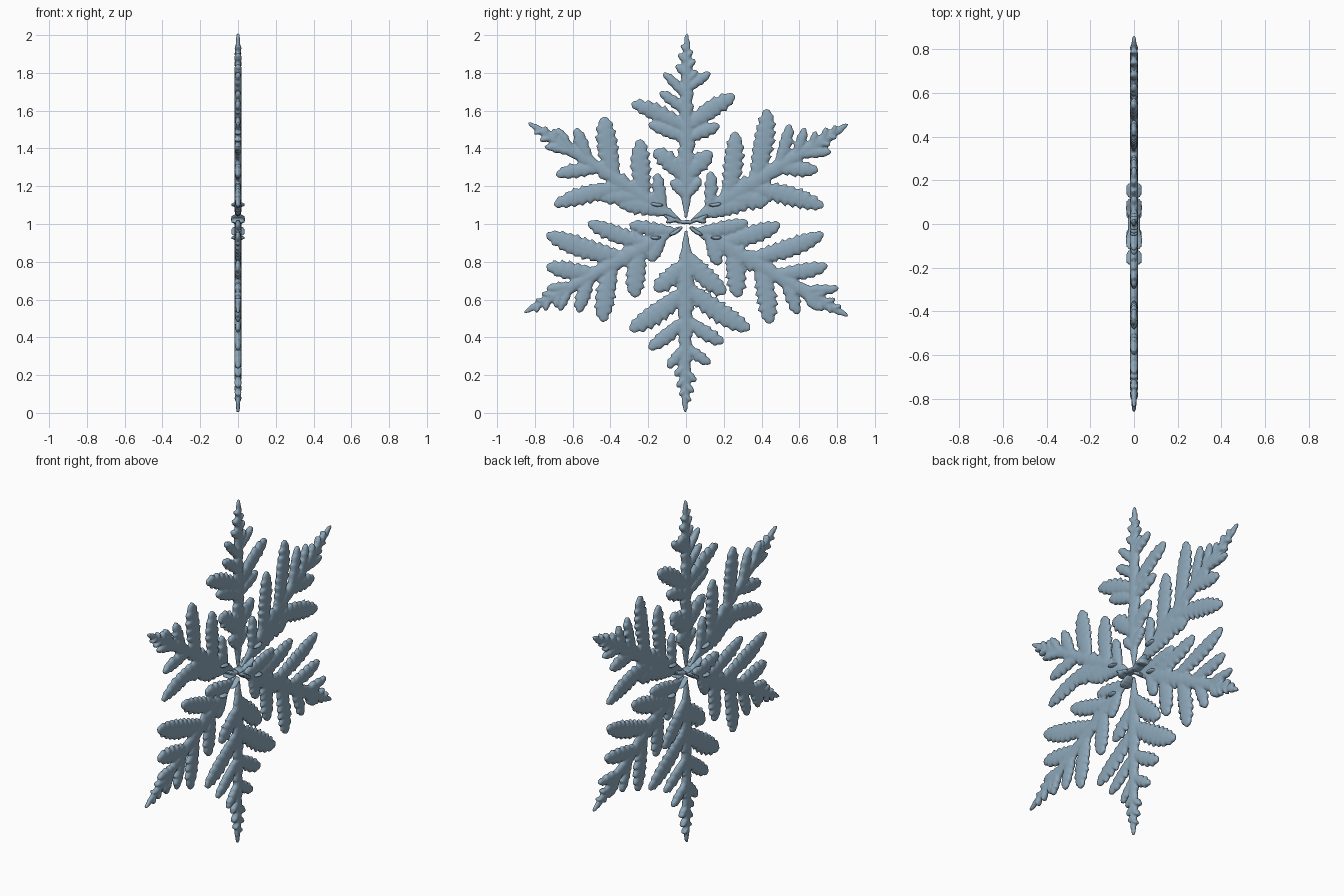
import bpy, bmesh, math, random
from mathutils import Vector

random.seed(4)
ice = bpy.data.materials.new("ice_blue")
ice.diffuse_color = (0.27, 0.39, 0.49, 1)
RING = 12


def leaf(bm, a, b, width, thick=0.019, bend=0.0, base=0.6, teeth=7, peak=0.55):
    """Pillow-shaped frond from a to b (y, z) with uneven saw-toothed edges."""
    a, b = Vector(a), Vector(b)
    d = b - a
    mid = (a + b) / 2 + Vector((-d.y, d.x)) * bend
    n = teeth * 4
    bite = [[random.uniform(0.16, 0.5) for _ in range(teeth + 2)] for _ in range(2)]
    rings = []
    for i in range(n + 1):
        t = i / n
        p = a * (1 - t) ** 2 + mid * 2 * t * (1 - t) + b * t * t
        tan = ((mid - a) * (1 - t) + (b - mid) * t).normalized()
        s = Vector((-tan.y, tan.x))
        # envelope swells to its peak and then rounds off to the tip
        if t < peak:
            env = base + (1 - base) * math.sin(t / peak * math.pi / 2)
        else:
            env = math.sqrt(max(0.0, 1 - ((t - peak) / (1 - peak)) ** 2)) * 0.97 + 0.03
        ring = []
        for k in range(RING):
            ang = 2 * math.pi * k / RING
            c, sn = math.cos(ang), math.sin(ang)
            sd = 1 if c < 0 else 0
            saw = (i + 2 * sd) % 4 / 3
            w = width * env * (1 + bite[sd][(i + 2 * sd) // 4] * (saw - 0.55))
            h = thick * min(1, 0.3 + 0.75 * env)
            q = p + s * (w * c) + tan * (width * 0.3 * saw * abs(c) * (1 - t))
            ring.append(bm.verts.new((h * math.copysign(abs(sn) ** 0.8, sn), q.x, q.y)))
        rings.append(ring)
    for r0, r1 in zip(rings, rings[1:]):
        for k in range(RING):
            j = (k + 1) % RING
            bm.faces.new((r0[k], r0[j], r1[j], r1[k]))
    bm.faces.new(rings[0][::-1])
    bm.faces.new(rings[-1])


def finish(name, bm):
    bmesh.ops.recalc_face_normals(bm, faces=bm.faces)
    me = bpy.data.meshes.new(name)
    bm.to_mesh(me)
    bm.free()
    me.materials.append(ice)
    ob = bpy.data.objects.new(name, me)
    bpy.context.collection.objects.link(ob)
    # fuse the fronds into one skin
    rm = ob.modifiers.new("fuse", 'REMESH')
    rm.mode = 'VOXEL'
    rm.voxel_size = 0.0065
    rm.use_smooth_shade = True


def arm(name, tip, fronds, spine=0.045):
    """Spine from the centre to tip; fronds = (spine fraction, tip y, tip z, half width)."""
    bm = bmesh.new()
    c, tip = Vector((0, 1)), Vector(tip)
    d = tip - c
    leaf(bm, c + d * 0.03, c + d * 0.65, spine, base=0.15, teeth=10, peak=0.45)
    leaf(bm, c + d * 0.4, tip, spine * 0.8, base=0.95, teeth=9, peak=0.12)
    for t, y, z, w in fronds:
        a, b = c + d * t, Vector((y, z))
        turn = d.x * (b - a).y - d.y * (b - a).x
        leaf(bm, a, b, w, bend=math.copysign(0.07, -turn), teeth=max(4, int((b - a).length * 24)))
    # short barbs towards the tip
    out = Vector((-d.y, d.x)) / d.length
    along = d / d.length
    for t, size in ((0.76, .075), (0.83, .06), (0.89, .042)):
        for s in (-1, 1):
            a = c + d * (t + 0.015 * s)
            leaf(bm, a, a + out * s * size * 0.75 + along * size * 0.8, size * 0.26, teeth=3)
    finish(name, bm)


arm("top_arm", (0.005, 2.01), [
    (0.70, 0.13, 1.80, .028), (0.66, -0.12, 1.80, .026),
    (0.50, -0.29, 1.64, .046), (0.50, 0.26, 1.68, .048), (0.58, -0.14, 1.70, .03),
    (0.44, -0.20, 1.53, .036), (0.44, 0.18, 1.52, .036),
    (0.24, -0.17, 1.39, .05), (0.24, 0.14, 1.38, .048),
    (0.14, -0.08, 1.23, .03), (0.14, 0.08, 1.24, .03)])

arm("upper_right_arm", (0.86, 1.53), [
    (0.14, 0.13, 1.28, .035), (0.25, 0.26, 1.49, .052), (0.42, 0.43, 1.61, .054),
    (0.56, 0.55, 1.53, .035), (0.66, 0.63, 1.51, .028),
    (0.10, 0.34, 1.11, .05), (0.24, 0.44, 1.12, .055), (0.36, 0.73, 1.09, .052),
    (0.55, 0.70, 1.28, .042), (0.68, 0.77, 1.38, .028)], spine=0.052)

arm("upper_left_arm", (-0.84, 1.54), [
    (0.14, -0.15, 1.27, .035), (0.26, -0.24, 1.45, .052), (0.45, -0.43, 1.57, .056),
    (0.60, -0.58, 1.51, .036), (0.70, -0.68, 1.51, .022),
    (0.12, -0.36, 1.11, .05), (0.24, -0.46, 1.14, .045), (0.36, -0.70, 1.10, .048),
    (0.54, -0.69, 1.26, .038), (0.68, -0.75, 1.41, .024)])

arm("lower_left_arm", (-0.86, 0.53), [
    (0.08, -0.30, 1.00, .04), (0.22, -0.52, 1.01, .046), (0.38, -0.74, 0.95, .055),
    (0.55, -0.74, 0.78, .047), (0.68, -0.74, 0.66, .028),
    (0.14, -0.19, 0.80, .04), (0.28, -0.27, 0.61, .052), (0.45, -0.44, 0.48, .052),
    (0.58, -0.57, 0.53, .038), (0.70, -0.67, 0.54, .024)])

arm("lower_right_arm", (0.86, 0.51), [
    (0.08, 0.33, 1.01, .042), (0.20, 0.50, 1.00, .05), (0.38, 0.73, 0.95, .05),
    (0.54, 0.75, 0.78, .043), (0.70, 0.81, 0.66, .028),
    (0.14, 0.17, 0.78, .04), (0.28, 0.27, 0.61, .052), (0.45, 0.44, 0.47, .053),
    (0.60, 0.59, 0.52, .036), (0.72, 0.70, 0.54, .024)], spine=0.05)

arm("bottom_arm", (-0.005, 0.0), [
    (0.20, -0.17, 0.65, .05), (0.35, -0.30, 0.44, .055), (0.50, -0.20, 0.34, .04),
    (0.64, -0.10, 0.24, .03),
    (0.16, 0.21, 0.63, .052), (0.33, 0.34, 0.44, .055), (0.50, 0.20, 0.37, .04),
    (0.64, 0.13, 0.26, .03)])

# small raised needles around the hub
bm = bmesh.new()
for s in (-1, 1):
    for y0, z0, y1, z1 in ((.03, 1.015, .12, 1.05), (.04, 1.03, .11, 1.01), (.02, .985, .09, .94),
                           (.12, 1.10, .19, 1.11), (.13, .93, .19, .93)):
        leaf(bm, (s * y0, z0), (s * y1, z1), .011, thick=.038, bend=-.1 * s, teeth=4)
leaf(bm, (-.05, 1.01), (.05, 1.01), .011, thick=.03, teeth=3)
finish("hub_needles", bm)
